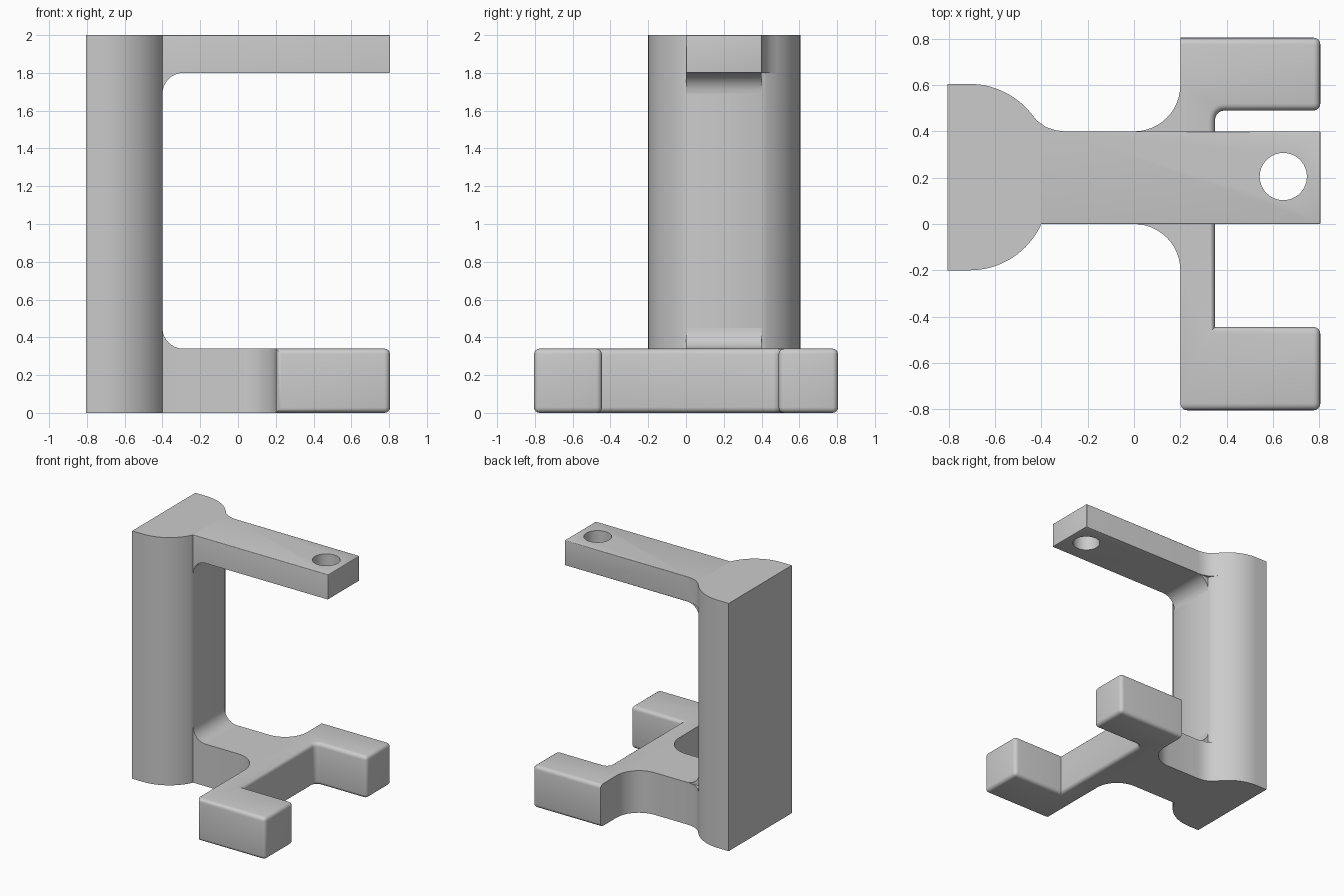
import bpy, bmesh
from math import cos, sin, radians
from mathutils import Vector

cube = bpy.data.objects.get("Cube")
if cube:
    bpy.data.objects.remove(cube, do_unlink=True)

GREY = (0.6, 0.6, 0.6, 1)
grey = bpy.data.materials.new("plain grey")
grey.use_nodes = True
grey.diffuse_color = GREY
grey.node_tree.nodes["Principled BSDF"].inputs["Base Color"].default_value = GREY


def arc(cx, cy, r, start, end, steps=12):
    angles = [radians(start + (end - start) * i / steps) for i in range(steps + 1)]
    return [(cx + r * cos(a), cy + r * sin(a)) for a in angles]


def extrude(name, outline, low, high, rounded=None, axis="z"):
    """Extrude an outline along z (xy outline) or y (xz outline), rounding chosen edges."""
    place = (lambda p: (p[0], p[1], low)) if axis == "z" else (lambda p: (p[0], low, p[1]))
    step = Vector((0, 0, high - low)) if axis == "z" else Vector((0, high - low, 0))
    bm = bmesh.new()
    face = bm.faces.new([bm.verts.new(place(p)) for p in outline])
    moved = bmesh.ops.extrude_face_region(bm, geom=[face], use_keep_orig=True)["geom"]
    bmesh.ops.translate(bm, vec=step, verts=[v for v in moved if isinstance(v, bmesh.types.BMVert)])
    bmesh.ops.recalc_face_normals(bm, faces=bm.faces)
    if rounded:
        edges = [e for e in bm.edges if rounded((e.verts[0].co + e.verts[1].co) / 2,
                                                e.verts[0].co - e.verts[1].co)]
        bmesh.ops.bevel(bm, geom=edges, offset=0.03, segments=4, profile=0.5,
                        affect="EDGES", clamp_overlap=True)
    mesh = bpy.data.meshes.new(name)
    bm.to_mesh(mesh)
    bm.free()
    obj = bpy.data.objects.new(name, mesh)
    bpy.context.collection.objects.link(obj)
    mesh.materials.append(grey)
    return obj


def smooth(obj):
    bpy.ops.object.select_all(action="DESELECT")
    obj.select_set(True)
    bpy.context.view_layer.objects.active = obj
    bpy.ops.object.shade_smooth_by_angle(angle=radians(35))


# Column: flat back and flat front strip joined by two rounded flanks
flank = 65.8
column_outline = ([(-0.805, -0.2)] + arc(-0.71, 0.14, 0.34, -90, -90 + flank, 16)
                  + arc(-0.71, 0.265, 0.34, 90 - flank, 90, 16) + [(-0.805, 0.605)])
smooth(extrude("column", column_outline, 0, 2))

# Curved blend from the back side of an arm into the column flank
back_blend = [(-0.3, 0.4), (-0.34, 0.405), (-0.38, 0.419), (-0.42, 0.447), (-0.45, 0.485)]


# Top arm with a through hole
def arm_edge(mid, along):
    if abs(along.x) > 0.5:
        return mid.z > 1.9 or mid.y > 0.3
    return mid.x > 0.75


arm = extrude("top_arm", [(-0.4, 0), (0.805, 0), (0.805, 0.4)] + back_blend + [(-0.4, 0.4)],
              1.8, 2, arm_edge)
cutter = extrude("hole_cutter", arc(0.645, 0.205, 0.102, 0, 350, 35), 1.7, 2.1)
cutter.hide_render = True
cutter.hide_set(True)
hole = arm.modifiers.new("hole", "BOOLEAN")
hole.operation = "DIFFERENCE"
hole.solver = "EXACT"
hole.object = cutter
bpy.ops.object.select_all(action="DESELECT")
arm.select_set(True)
bpy.context.view_layer.objects.active = arm
bpy.ops.object.modifier_apply(modifier=hole.name)
bpy.data.objects.remove(cutter, do_unlink=True)
smooth(arm)

# Forked base with flared neck and two prongs
base_outline = ([(-0.4, 0)] + arc(0, -0.2, 0.2, 90, 0)
                + [(0.2, -0.805), (0.805, -0.805), (0.805, -0.445), (0.35, -0.445)]
                + arc(0.39, 0.45, 0.04, 180, 90, 5)
                + [(0.805, 0.49), (0.805, 0.805), (0.2, 0.805)]
                + arc(0, 0.6, 0.2, 0, -90) + back_blend + [(-0.4, 0.4)])


def base_edge(mid, along):
    if abs(along.z) > 0.1:
        return mid.x > 0.75 or mid.y < -0.75
    return mid.x > 0.3


smooth(extrude("forked_base", base_outline, 0, 0.34, base_edge))

# Concave webs where the arm and base meet the column
for name, level, side in (("upper_web", 1.8, -1), ("lower_web", 0.34, 1)):
    curve = arc(-0.29, level + side * 0.11, 0.11, side * 270, side * 180, 8)
    smooth(extrude(name, [(-0.4, level)] + curve, 0, 0.4, axis="y"))
